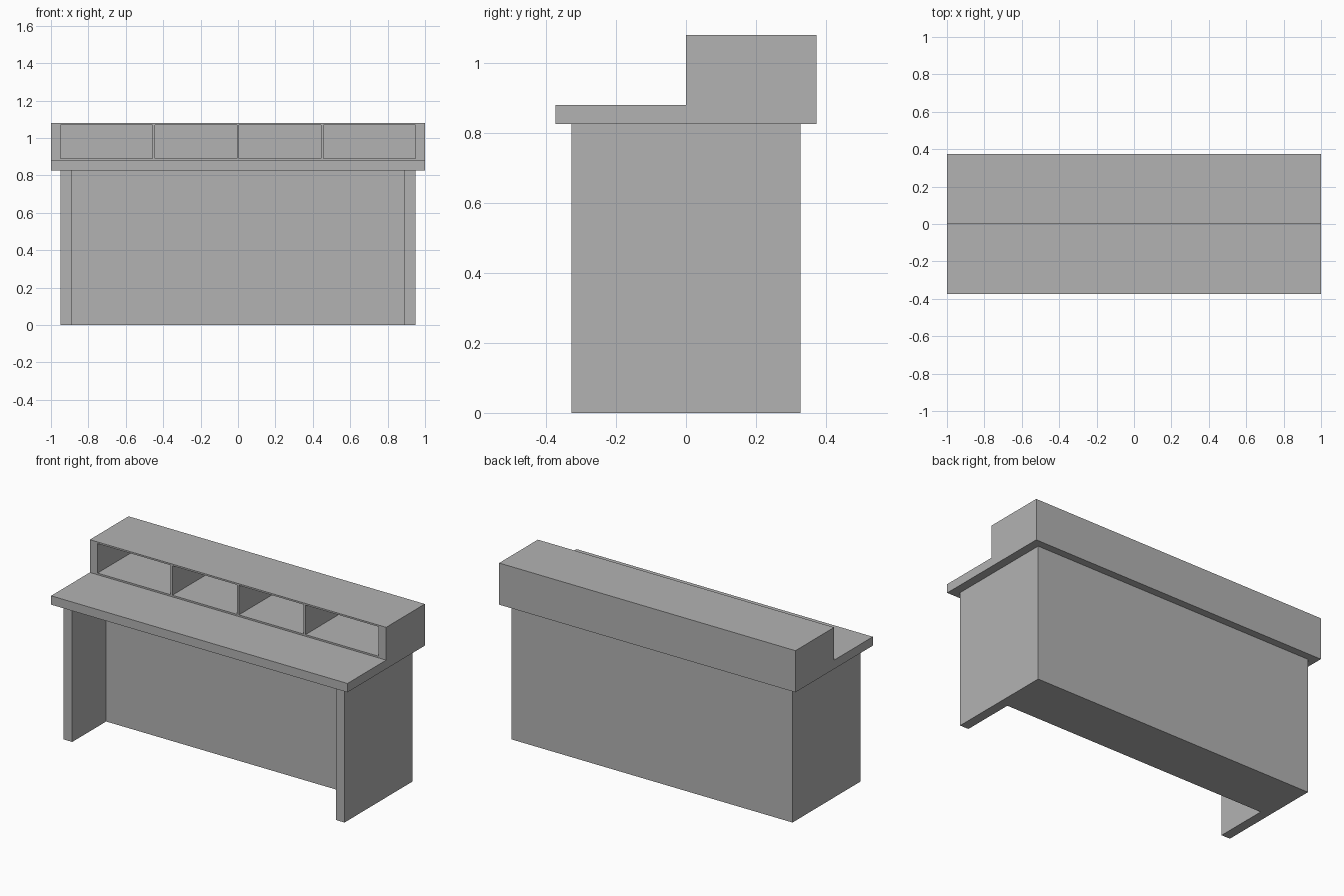
import bpy
import bmesh
from mathutils import Vector

if "Cube" in bpy.data.objects:
    bpy.data.objects.remove(bpy.data.objects["Cube"], do_unlink=True)

# Single flat material
grey = bpy.data.materials.new("plain_grey")
grey.use_nodes = True
color = (0.45, 0.45, 0.45, 1)
grey.diffuse_color = color
grey.node_tree.nodes["Principled BSDF"].inputs["Base Color"].default_value = color


def add_object(name, bm):
    bmesh.ops.recalc_face_normals(bm, faces=bm.faces[:])
    mesh = bpy.data.meshes.new(name)
    bm.to_mesh(mesh)
    bm.free()
    mesh.materials.append(grey)
    obj = bpy.data.objects.new(name, mesh)
    bpy.context.collection.objects.link(obj)
    return obj


def extrude_profile(bm, points, direction):
    """Closed solid from a planar outline swept along a direction."""
    face = bm.faces.new([bm.verts.new(p) for p in points])
    swept = bmesh.ops.extrude_face_region(bm, geom=[face], use_keep_orig=True)["geom"]
    verts = [g for g in swept if isinstance(g, bmesh.types.BMVert)]
    bmesh.ops.translate(bm, verts=verts, vec=Vector(direction))


# Key dimensions
TOP_Y, BASE_Y = 0.373, 0.327
BASE_X, INNER_X = 0.948, 0.89
SLAB_BOTTOM, SLAB_TOP, SHELF_TOP = 0.826, 0.88, 1.08
CELL_BACK = 0.36

# Base: deep rear block with two side wings
bm = bmesh.new()
outline = [(-BASE_X, -BASE_Y), (-INNER_X, -BASE_Y), (-INNER_X, 0), (INNER_X, 0),
           (INNER_X, -BASE_Y), (BASE_X, -BASE_Y), (BASE_X, BASE_Y), (-BASE_X, BASE_Y)]
extrude_profile(bm, [(x, y, 0) for x, y in outline], (0, 0, SLAB_BOTTOM))
add_object("base", bm)

# Worktop with the raised shelf unit along its rear half
bm = bmesh.new()
outline = [(-TOP_Y, SLAB_BOTTOM), (TOP_Y, SLAB_BOTTOM), (TOP_Y, SHELF_TOP),
           (0, SHELF_TOP), (0, SLAB_TOP), (-TOP_Y, SLAB_TOP)]
extrude_profile(bm, [(-1, y, z) for y, z in outline], (2, 0, 0))
worktop = add_object("worktop_with_shelf", bm)

# Four open compartments, cut in from the front
bm = bmesh.new()
low, high = SLAB_TOP + 0.01, SHELF_TOP - 0.01
for side in (-1, 1):
    for near, far in ((0.006, 0.443), (0.456, 0.948)):
        a, b = side * near, side * far
        rect = [(a, -0.1, low), (b, -0.1, low), (b, -0.1, high), (a, -0.1, high)]
        extrude_profile(bm, rect, (0, CELL_BACK + 0.1, 0))
cutter = add_object("compartment_cutter", bm)
cutter.hide_render = True

cut = worktop.modifiers.new("compartments", 'BOOLEAN')
cut.operation = 'DIFFERENCE'
cut.solver = 'EXACT'
cut.object = cutter
bpy.context.view_layer.objects.active = worktop
bpy.ops.object.modifier_apply(modifier=cut.name)
bpy.data.objects.remove(cutter, do_unlink=True)
